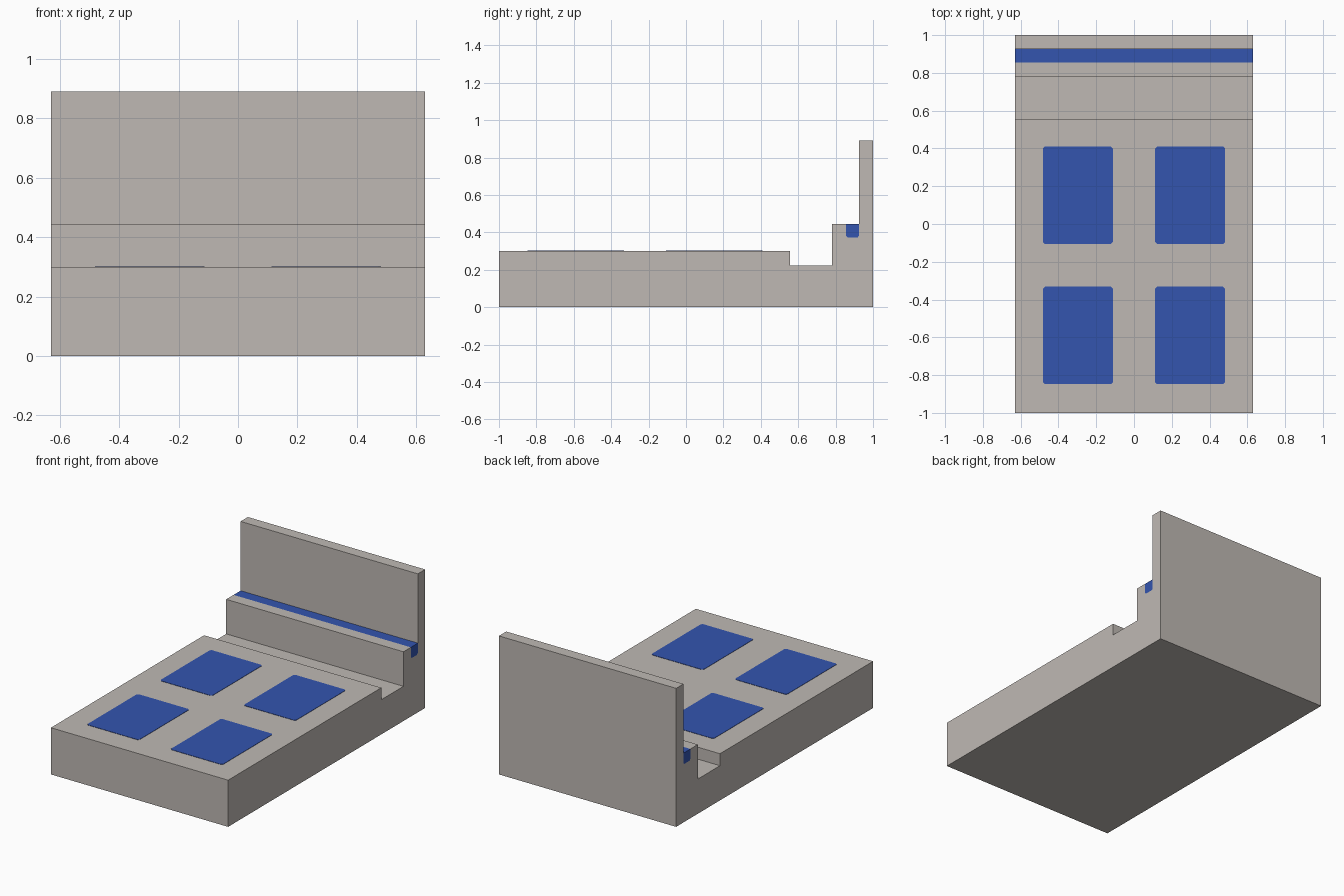
import bpy
import bmesh

cube = bpy.data.objects.get("Cube")
if cube:
    bpy.data.objects.remove(cube, do_unlink=True)

HALF_WIDTH = 0.63
DECK_TOP = 0.30
LEDGE_TOP = 0.445
WALL_FRONT = 0.926


def make_material(name, colour):
    mat = bpy.data.materials.new(name)
    mat.use_nodes = True
    mat.diffuse_color = colour
    mat.node_tree.nodes["Principled BSDF"].inputs["Base Color"].default_value = colour
    return mat


def extrude_outline(name, points, direction, mat):
    """Solid made by extruding a closed outline of 3D points."""
    bm = bmesh.new()
    face = bm.faces.new([bm.verts.new(p) for p in points])
    new = bmesh.ops.extrude_face_region(bm, geom=[face])["geom"]
    moved = [v for v in new if isinstance(v, bmesh.types.BMVert)]
    bmesh.ops.translate(bm, verts=moved, vec=direction)
    bmesh.ops.recalc_face_normals(bm, faces=bm.faces)
    mesh = bpy.data.meshes.new(name)
    bm.to_mesh(mesh)
    bm.free()
    mesh.materials.append(mat)
    obj = bpy.data.objects.new(name, mesh)
    bpy.context.collection.objects.link(obj)
    return obj


def side_profile(name, profile, mat):
    """Extrude a (y, z) profile across the full width."""
    points = [(-HALF_WIDTH, y, z) for y, z in profile]
    return extrude_outline(name, points, (2 * HALF_WIDTH, 0, 0), mat)


grey = make_material("warm_grey", (0.52, 0.485, 0.455, 1))
blue = make_material("blue", (0.033, 0.09, 0.43, 1))

# Strip section with softened lower corners, listed front to back
strip = [(0.855, LEDGE_TOP), (0.855, 0.383), (0.863, 0.373),
         (0.918, 0.373), (WALL_FRONT, 0.383), (WALL_FRONT, LEDGE_TOP)]

# Body: deck, trough, ledge with a groove for the strip, and back wall
body = [(-1, 0), (-1, DECK_TOP), (0.555, DECK_TOP), (0.555, 0.223),
        (0.78, 0.223), (0.78, LEDGE_TOP)]
body += strip[:-1]
body += [(WALL_FRONT, 0.89), (1, 0.89), (1, 0)]
side_profile("body", body, grey)
side_profile("ledge_strip", strip, blue)

# Four pads with clipped corners, set flush into the deck
PAD_X, PAD_Y, CLIP = 0.185, 0.258, 0.01
for side, x in (("right", -0.297), ("left", 0.297)):
    for row, y in (("front", -0.59), ("rear", 0.152)):
        outline = []
        for sx, sy in ((1, 1), (-1, 1), (-1, -1), (1, -1)):
            corner = [(x + sx * PAD_X, y + sy * (PAD_Y - CLIP)),
                      (x + sx * (PAD_X - CLIP), y + sy * PAD_Y)]
            outline += corner if sx == sy else corner[::-1]
        points = [(px, py, DECK_TOP - 0.002) for px, py in outline]
        extrude_outline(f"{row}_{side}_pad", points, (0, 0, 0.004), blue)
